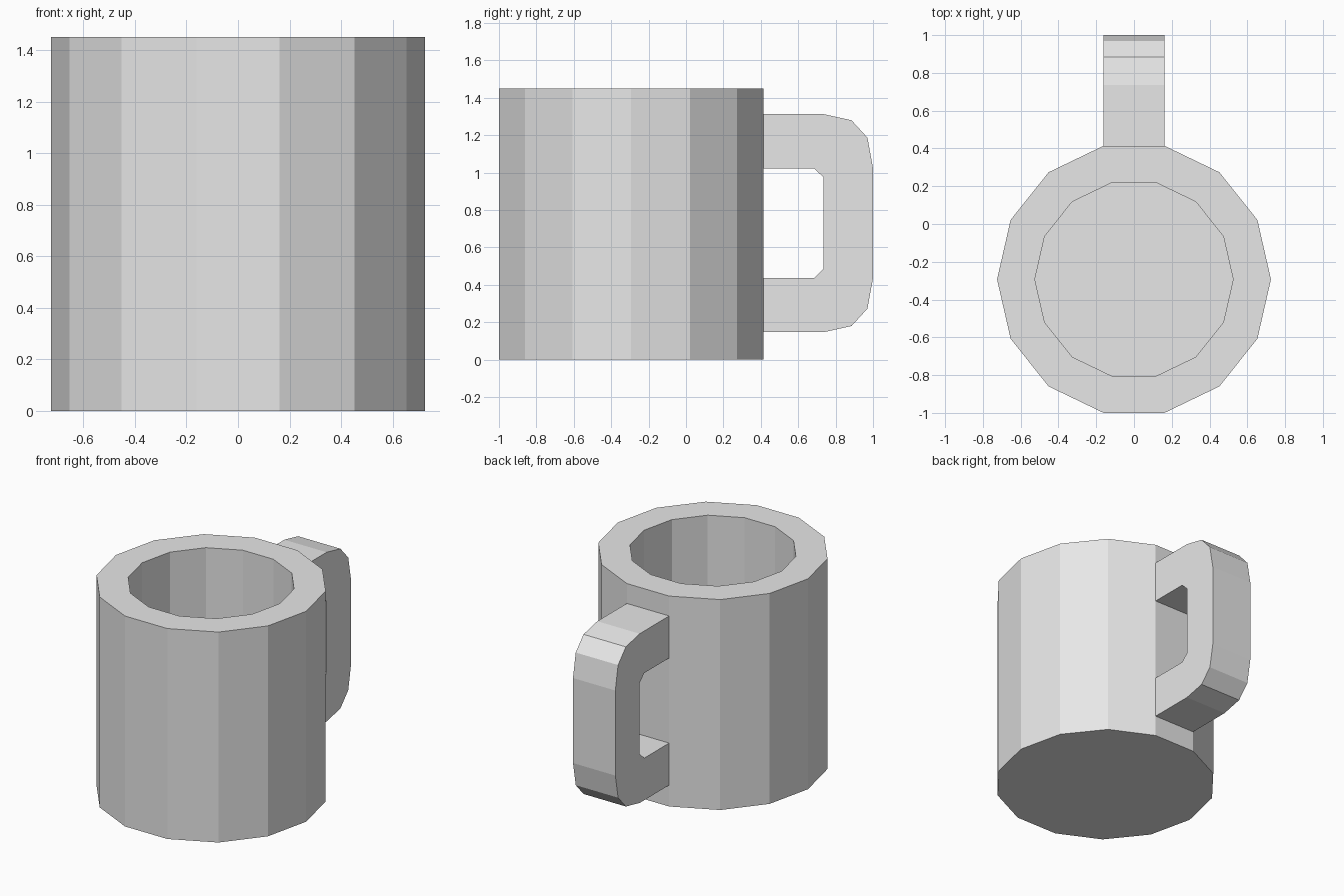
import bpy, bmesh, math

cube = bpy.data.objects.get("Cube")
if cube:
    bpy.data.objects.remove(cube, do_unlink=True)

SIDES = 14
RADIUS, BORE = 0.725, 0.525
HEIGHT, FLOOR = 1.45, 0.2
CENTRE_Y = -0.293
MID_Z = 0.73

grey = bpy.data.materials.new("light_grey")
grey.use_nodes = True
colour = (0.8, 0.8, 0.8, 1)
grey.diffuse_color = colour
grey.node_tree.nodes["Principled BSDF"].inputs["Base Color"].default_value = colour


def finish(bm, name):
    bmesh.ops.recalc_face_normals(bm, faces=bm.faces)
    mesh = bpy.data.meshes.new(name)
    bm.to_mesh(mesh)
    bm.free()
    mesh.materials.append(grey)
    obj = bpy.data.objects.new(name, mesh)
    bpy.context.collection.objects.link(obj)
    return obj


def ring(bm, radius, z):
    step = math.tau / SIDES
    return [bm.verts.new((radius * math.cos(i * step),
                          CENTRE_Y + radius * math.sin(i * step), z))
            for i in range(SIDES)]


# Mug body: outer wall, flat rim, inner wall, and the two floors
bm = bmesh.new()
rings = [ring(bm, r, z) for r, z in
         ((RADIUS, 0), (RADIUS, HEIGHT), (BORE, HEIGHT), (BORE, FLOOR))]
for a, b in zip(rings, rings[1:]):
    for i in range(SIDES):
        j = (i + 1) % SIDES
        bm.faces.new((a[i], a[j], b[j], b[i]))
bm.faces.new(rings[0])
bm.faces.new(rings[-1])
finish(bm, "mug_body")

# Handle: upper half of the side outline as (y, height above the middle)
wall_y = CENTRE_Y + RADIUS * math.cos(math.pi / SIDES)
half_width = RADIUS * math.sin(math.pi / SIDES)
outer = [(wall_y, 0.583), (0.735, 0.583), (0.885, 0.55), (0.97, 0.457), (1.0, 0.293)]
inner = [(0.735, 0.245), (0.685, 0.293), (wall_y, 0.293)]


def mirrored(points):
    return points + [(y, -h) for y, h in reversed(points)]


# The inner outline runs back from the lower wall to the upper wall
outline = mirrored(outer) + [(y, -h) for y, h in reversed(inner)] + inner

bm = bmesh.new()
side = bm.faces.new([bm.verts.new((-half_width, y, MID_Z + h)) for y, h in outline])
extruded = bmesh.ops.extrude_face_region(bm, geom=[side], use_keep_orig=True)
moved = [v for v in extruded["geom"] if isinstance(v, bmesh.types.BMVert)]
bmesh.ops.translate(bm, verts=moved, vec=(2 * half_width, 0, 0))

# Leave the ends open where the handle meets the body
ends = [f for f in bm.faces if all(abs(v.co.y - wall_y) < 1e-4 for v in f.verts)]
bmesh.ops.delete(bm, geom=ends, context='FACES')
finish(bm, "handle")
